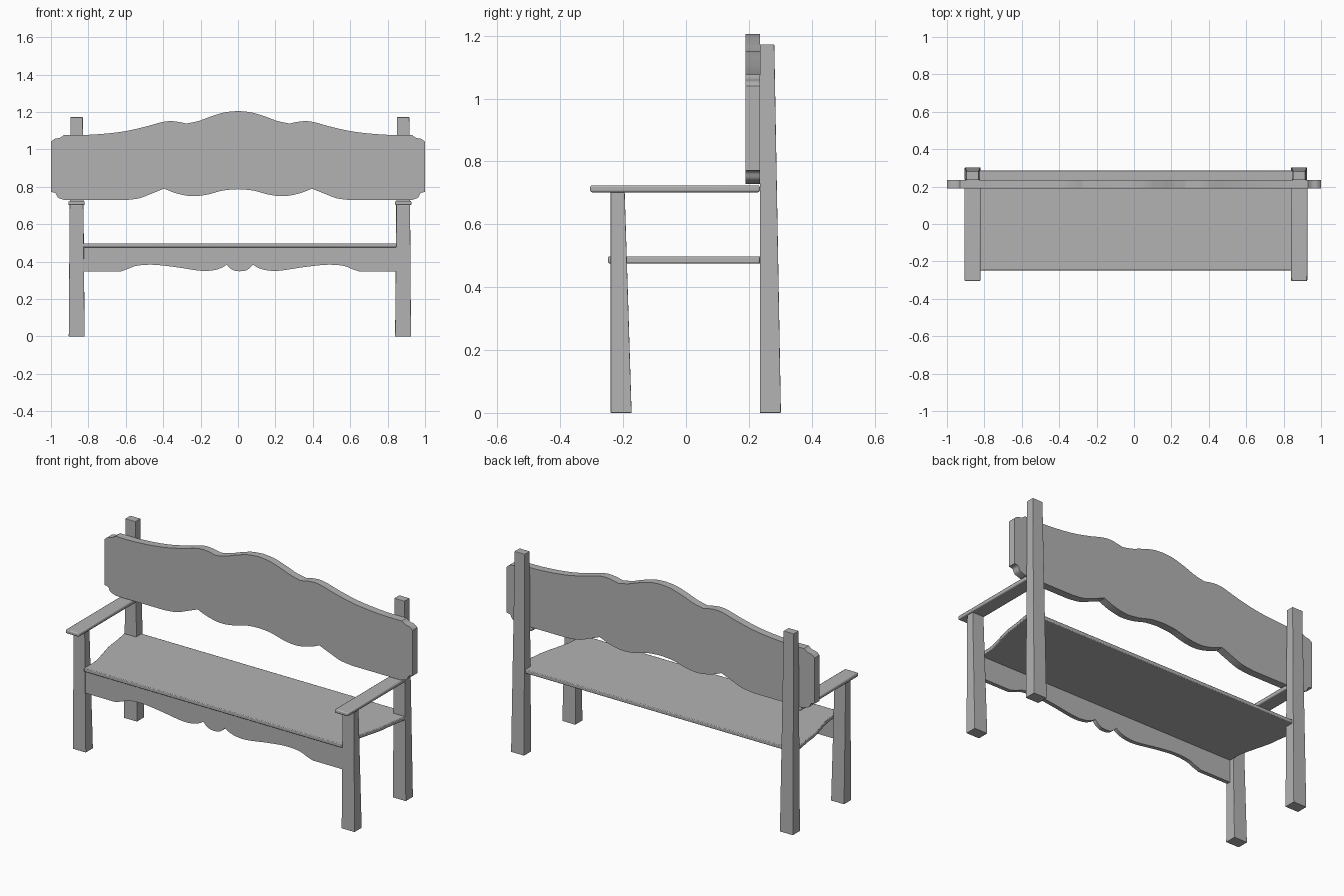
import bpy
import bmesh

cube = bpy.data.objects.get("Cube")
if cube:
    bpy.data.objects.remove(cube, do_unlink=True)

CX = 0.01  # the frame sits slightly off the back panel's centre

grey = bpy.data.materials.new("plain grey")
grey.use_nodes = True
colour = (0.45, 0.45, 0.45, 1)
grey.diffuse_color = colour
grey.node_tree.nodes["Principled BSDF"].inputs["Base Color"].default_value = colour


def finish(name, bm, bevel=0):
    bmesh.ops.recalc_face_normals(bm, faces=bm.faces)
    mesh = bpy.data.meshes.new(name)
    bm.to_mesh(mesh)
    bm.free()
    mesh.materials.append(grey)
    obj = bpy.data.objects.new(name, mesh)
    bpy.context.collection.objects.link(obj)
    if bevel:
        mod = obj.modifiers.new("soft edges", "BEVEL")
        mod.width = bevel
        mod.segments = 2
        mod.limit_method = "ANGLE"
        mod.angle_limit = 0.9
    return obj


def smooth_run(pts, steps=5):
    """Catmull-Rom curve through the points, with free ends."""
    out = []
    for i in range(len(pts) - 1):
        a, b = pts[max(i - 1, 0)], pts[i]
        c, d = pts[i + 1], pts[min(i + 2, len(pts) - 1)]
        for s in range(steps):
            t = s / steps
            out.append(tuple(
                0.5 * (2 * q + (r - p) * t + (2 * p - 5 * q + 4 * r - w) * t * t
                       + (3 * q - p - 3 * r + w) * t ** 3)
                for p, q, r, w in zip(a, b, c, d)))
    return out + [pts[-1]]


def join_runs(*runs):
    out = []
    for run in runs:
        for p in (smooth_run(run) if len(run) > 2 else run):
            if not out or abs(p[0] - out[-1][0]) + abs(p[1] - out[-1][1]) > 1e-4:
                out.append(p)
    return out


def mirrored(half):
    """Close a right-hand outline by reflecting it in x = 0."""
    return half + [(-x, v) for x, v in reversed(half) if x > 1e-4]


def slab(name, outline, low, high, axis, offset=0, bevel=0):
    """Extrude a flat outline along y or z."""
    bm = bmesh.new()

    def place(u, v, h):
        return (u + offset, h, v) if axis == "y" else (u + offset, v, h)
    face = bm.faces.new([bm.verts.new(place(u, v, low)) for u, v in outline])
    ext = bmesh.ops.extrude_face_region(bm, geom=[face])
    verts = [g for g in ext["geom"] if isinstance(g, bmesh.types.BMVert)]
    shift = (0, high - low, 0) if axis == "y" else (0, 0, high - low)
    bmesh.ops.translate(bm, verts=verts, vec=shift)
    obj = finish(name, bm, bevel)
    bpy.context.view_layer.objects.active = obj
    obj.select_set(True)
    bpy.ops.object.shade_smooth_by_angle(angle=0.4)
    obj.select_set(False)
    return obj


def tapered_post(name, side, bottom, top, height):
    """Four-sided post; bottom and top are (x0, x1, y0, y1)."""
    bm = bmesh.new()
    rings = []
    for (x0, x1, y0, y1), z in ((bottom, 0), (top, height)):
        corners = ((x0, y0), (x1, y0), (x1, y1), (x0, y1))
        rings.append([bm.verts.new((side * x + CX, y, z)) for x, y in corners])
    for ring in rings:
        bm.faces.new(ring)
    for i in range(4):
        j = (i + 1) % 4
        bm.faces.new((rings[0][i], rings[0][j], rings[1][j], rings[1][i]))
    return finish(name, bm, 0.002)


# Legs and armrests
for side, label in ((1, "left"), (-1, "right")):
    tapered_post("front_leg_" + label, side, (0.83, 0.915, -0.24, -0.173),
                 (0.837, 0.91, -0.24, -0.195), 0.702)
    tapered_post("back_leg_" + label, side, (0.83, 0.915, 0.235, 0.302),
                 (0.84, 0.906, 0.235, 0.281), 1.172)
    arm = [(side * x, y) for x, y in
           ((0.83, -0.305), (0.917, -0.305), (0.917, 0.235), (0.83, 0.235))]
    slab("armrest_" + label, arm, 0.702, 0.724, "z", CX, 0.006)

# Seat, flaring out towards the back and notched between the back legs
flare = [(0.837, -0.17), (0.842, -0.12), (0.862, -0.04),
         (0.885, 0.05), (0.895, 0.13), (0.912, 0.234)]
seat = join_runs([(0.837, -0.248), (0.837, -0.17)], flare,
                 [(0.912, 0.234), (0.837, 0.234)], [(0.837, 0.234), (0.837, 0.285)])
slab("seat", mirrored(seat), 0.476, 0.498, "z", CX, 0.004)

# Apron with a scalloped lower edge
apron = join_runs(
    [(0, 0.348), (0.03, 0.352), (0.055, 0.367), (0.07, 0.384)],
    [(0.07, 0.384), (0.095, 0.368), (0.14, 0.354), (0.21, 0.351),
     (0.34, 0.37), (0.46, 0.383), (0.55, 0.378), (0.6, 0.36), (0.64, 0.346)],
    [(0.64, 0.346), (0.837, 0.346)], [(0.837, 0.346), (0.837, 0.476)])
slab("apron", mirrored(apron), -0.236, -0.213, "y", CX)

# Back panel with a wavy crest, stepped corners and a wavy lower edge
panel = join_runs(
    [(0, 1.205), (0.07, 1.198), (0.15, 1.174), (0.21, 1.152), (0.275, 1.138)],
    [(0.275, 1.138), (0.34, 1.15), (0.4, 1.147), (0.5, 1.12),
     (0.6, 1.098), (0.7, 1.085), (0.82, 1.077), (0.93, 1.077)],
    [(0.93, 1.077), (0.952, 1.062), (0.98, 1.056), (1, 1.04)],
    [(1, 1.04), (1, 0.772)],
    [(1, 0.772), (0.976, 0.766), (0.962, 0.742), (0.925, 0.728)],
    [(0.925, 0.728), (0.61, 0.728)],
    [(0.61, 0.728), (0.53, 0.738), (0.46, 0.764), (0.395, 0.79)],
    [(0.395, 0.79), (0.33, 0.765), (0.25, 0.75), (0.17, 0.757),
     (0.08, 0.78), (0, 0.787)])
slab("back_panel", mirrored(panel), 0.19, 0.235, "y")
